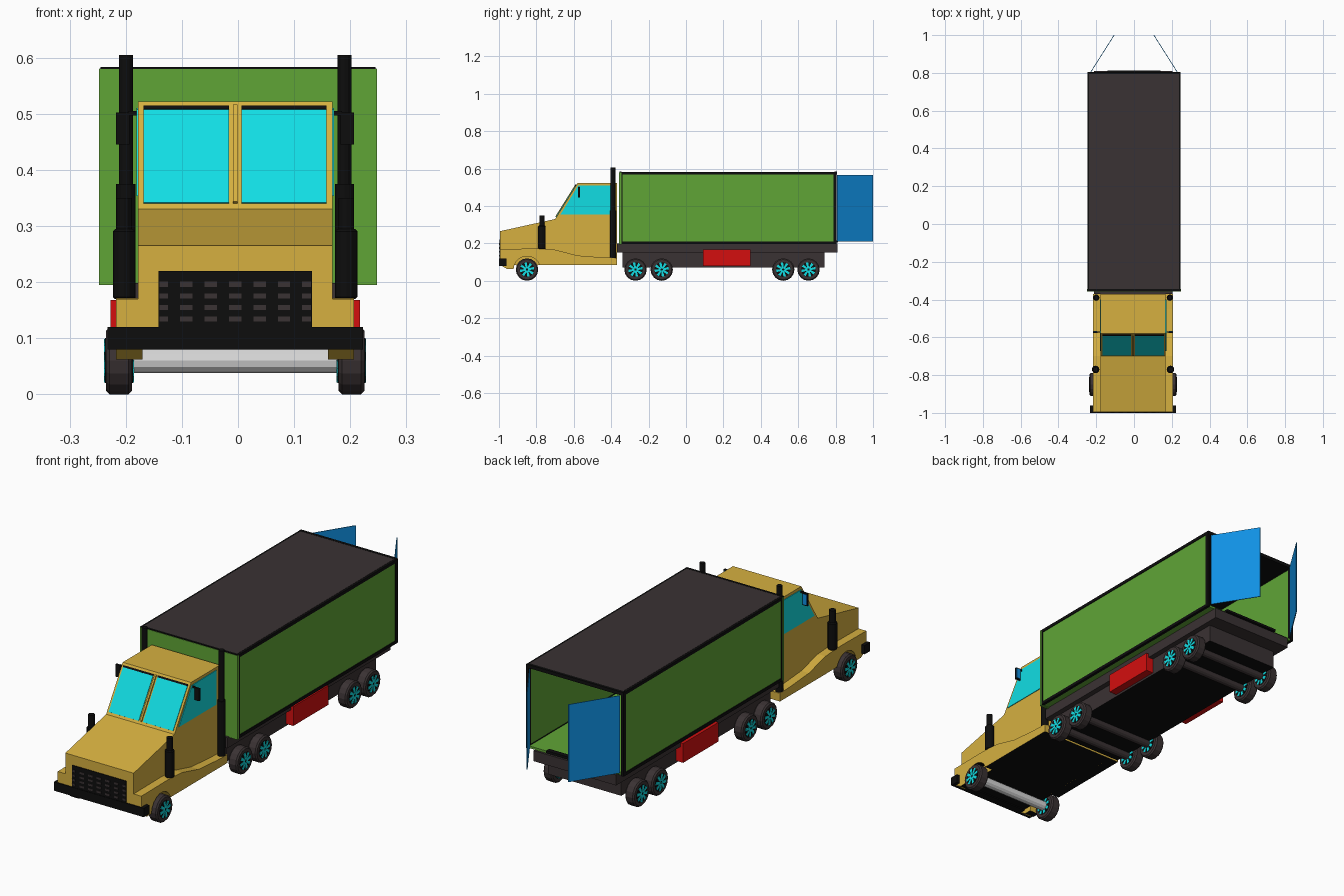
import bpy, bmesh, math
from mathutils import Vector, Matrix

if "Cube" in bpy.data.objects:
    bpy.data.objects.remove(bpy.data.objects["Cube"])


def material(name, rgb):
    m = bpy.data.materials.new(name)
    lin = [((c / 255 + 0.055) / 1.055) ** 2.4 if c > 10 else c / 255 / 12.92 for c in rgb]
    m.diffuse_color = (*lin, 1)
    m.use_nodes = True
    m.node_tree.nodes["Principled BSDF"].inputs["Base Color"].default_value = m.diffuse_color
    return m


YELLOW = material("cab yellow", (214, 176, 64))
GREEN = material("box green", (96, 165, 54))
BLUE = material("door blue", (16, 145, 228))
CYAN = material("glass cyan", (17, 222, 228))
RED = material("tank red", (212, 15, 15))
BROWN = material("chassis brown grey", (58, 50, 51))
BLACK = material("trim black", (13, 13, 13))
GREY = material("axle grey", (215, 215, 215))
CX = -0.005   # the cab and running gear sit slightly off centre


def finish(name, bm, mat, under=None):
    """Make an object; faces looking down can take a second colour."""
    bmesh.ops.recalc_face_normals(bm, faces=bm.faces)
    me = bpy.data.meshes.new(name)
    me.materials.append(mat)
    if under:
        me.materials.append(under)
        bm.normal_update()
        for f in bm.faces:
            if f.normal.z < -0.9:
                f.material_index = 1
    bm.to_mesh(me)
    bm.free()
    ob = bpy.data.objects.new(name, me)
    bpy.context.collection.objects.link(ob)
    return ob


def slab(name, pts, vec, mat, under=None):
    """Polygon of 3D points extruded along a vector."""
    bm = bmesh.new()
    face = bm.faces.new([bm.verts.new(p) for p in pts])
    res = bmesh.ops.extrude_face_region(bm, geom=[face], use_keep_orig=True)
    vs = [g for g in res["geom"] if isinstance(g, bmesh.types.BMVert)]
    bmesh.ops.translate(bm, verts=vs, vec=Vector(vec))
    return finish(name, bm, mat, under)


def profile(name, yz, x0, x1, mat, under=None):
    return slab(name, [(x0, y, z) for y, z in yz], (x1 - x0, 0, 0), mat, under)


def box(name, x0, x1, y0, y1, z0, z1, mat, under=None):
    return profile(name, [(y0, z0), (y1, z0), (y1, z1), (y0, z1)], x0, x1, mat, under)


def tube(name, c, r, depth, axis, mat, sides=12, bevel=0):
    bm = bmesh.new()
    rot = Matrix.Rotation(math.pi / 2, 4, 'Y') if axis == 'x' else Matrix()
    bmesh.ops.create_cone(bm, cap_ends=True, segments=sides, radius1=r, radius2=r,
                          depth=depth, matrix=Matrix.Translation(c) @ rot)
    if bevel:
        rim = [e for e in bm.edges if any(len(f.verts) > 4 for f in e.link_faces)]
        bmesh.ops.bevel(bm, geom=rim, offset=bevel, segments=1, affect='EDGES')
    ob = finish(name, bm, mat)
    for p in ob.data.polygons:      # smooth round the barrel, flat caps
        p.use_smooth = False
    return ob


# Cab shell
profile("cab_body", [(-0.995, 0.085), (-0.995, 0.265), (-0.70, 0.33), (-0.58, 0.522),
                     (-0.37, 0.522), (-0.37, 0.085)], CX - 0.173, CX + 0.173, YELLOW, BLACK)

# Windshield panes with a black visor strip, following the sloped front
def shield(z):
    return -0.70 + 0.12 * (z - 0.33) / 0.192


def pane(name, x0, x1, z0, z1, mat, t):
    pts = [(x0, shield(z0), z0), (x1, shield(z0), z0), (x1, shield(z1), z1), (x0, shield(z1), z1)]
    slab(name, pts, (0, -0.85 * t, 0.53 * t), mat)


for s, side in ((-1, "left"), (1, "right")):
    xa, xb = sorted((CX + s * 0.011, CX + s * 0.163))
    pane("windshield_" + side, xa, xb, 0.34, 0.506, CYAN, 0.003)
    pane("visor_strip_" + side, xa, xb, 0.506, 0.513, BLACK, 0.004)
pane("windshield_divider", CX - 0.004, CX + 0.004, 0.34, 0.513, YELLOW, 0.006)

# Grille with rows of slots, and the bumper
box("grille", CX - 0.137, CX + 0.137, -0.998, -0.99, 0.115, 0.22, BLACK)
for row in range(4):
    for col in range(7):
        x = CX + (col - 3) * 0.0435
        z = 0.134 + row * 0.0207
        x0, x1 = max(x - 0.011, CX - 0.135), min(x + 0.011, CX + 0.135)
        box("grille_slot", x0, x1, -1.0, -0.997, z - 0.0045, z + 0.0045, BROWN)
box("bumper", CX - 0.228, CX + 0.228, -1.0, -0.96, 0.08, 0.12, BLACK)


# Wheel: tyre, hub and cyan spokes
def wheel(name, s, y):
    x = CX + s * 0.207
    tube(name + "_tyre", (x, y, 0.06), 0.06, 0.046, 'x', BROWN, 16, 0.006)
    for face in (-1, 1):
        xf = x + face * 0.0235
        tube(name + "_rim", (xf, y, 0.06), 0.04, 0.003, 'x', BLACK, 12)
        xs = xf + face * 0.001
        for k in range(8):
            a = k * math.pi / 4 + 0.2
            d, n = Vector((0, math.cos(a), math.sin(a))), Vector((0, -math.sin(a), math.cos(a)))
            c = Vector((xs, y, 0.06))
            slab(name + "_spoke", [c + d * 0.006 - n * 0.004, c + d * 0.038 - n * 0.007,
                                   c + d * 0.038 + n * 0.007, c + d * 0.006 + n * 0.004],
                 (face * 0.002, 0, 0), CYAN)


# Parts repeated on both sides
arch = [(-0.85 + 0.072 * math.cos(math.radians(a)), 0.06 + 0.072 * math.sin(math.radians(a)))
        for a in range(20, 161, 20)]
fender = ([(-0.995, 0.17), (-0.995, 0.085), (-0.955, 0.062), (-0.922, 0.062)] + arch[::-1]
          + [(-0.37, 0.085), (-0.37, 0.122), (-0.45, 0.125), (-0.58, 0.135), (-0.70, 0.166), (-0.80, 0.172)])
TRAILER_AXLES = (-0.27, -0.13, 0.52, 0.655)
for s, side in ((-1, "left"), (1, "right")):
    X = lambda v: CX + s * v
    profile("fender_" + side, fender, X(0.165), X(0.212), YELLOW, BLACK)
    profile("side_window_" + side, [(-0.672, 0.353), (-0.577, 0.508), (-0.40, 0.51), (-0.40, 0.353)],
            X(0.172), X(0.176), CYAN)
    # exhaust stacks and front air intakes
    tube("exhaust_stack_" + side, (X(0.195), -0.39, 0.365), 0.0125, 0.48, 'z', BLACK)
    tube("exhaust_muffler_" + side, (X(0.195), -0.39, 0.247), 0.017, 0.255, 'z', BLACK)
    tube("air_intake_" + side, (X(0.198), -0.77, 0.232), 0.02, 0.125, 'z', BLACK, bevel=0.004)
    tube("intake_pipe_" + side, (X(0.198), -0.77, 0.32), 0.014, 0.06, 'z', BLACK)
    # mirrors
    xa, xb = X(0.188), X(0.212)
    box("mirror_" + side, xa, xb, -0.577, -0.568, 0.445, 0.502, BLACK)
    box("mirror_glass_" + side, X(0.19), X(0.21), -0.568, -0.566, 0.45, 0.497, BLUE)
    box("mirror_arm_" + side, X(0.17), X(0.19), -0.575, -0.57, 0.497, 0.505, BLACK)
    # wheels and red tanks
    for i, y in enumerate((-0.85,) + TRAILER_AXLES):
        wheel(f"wheel_{side}_{i}", s, y)
    box("side_tank_" + side, X(0.18), X(0.222), 0.09, 0.345, 0.08, 0.168, RED)
    # box side wall with its black frame
    W = lambda v: s * v
    box("box_wall_" + side, W(0.236), W(0.244), -0.345, 0.80, 0.20, 0.575, GREEN)
    for nm, y0, y1, z0, z1 in (("top", -0.355, 0.805, 0.567, 0.581), ("bottom", -0.355, 0.805, 0.197, 0.211),
                               ("front", -0.352, -0.34, 0.197, 0.58), ("rear", 0.788, 0.805, 0.197, 0.58)):
        box(f"frame_{nm}_{side}", W(0.234), W(0.247), y0, y1, z0, z1, BLACK)
    # open rear doors
    slab("rear_door_" + side, [(W(0.226), 0.806, 0.21), (W(0.103), 1.0, 0.21),
                               (W(0.103), 1.0, 0.565), (W(0.226), 0.806, 0.565)], (s * 0.004, 0, 0), BLUE)

# Axles
tube("front_axle", (CX, -0.85, 0.06), 0.022, 0.38, 'x', GREY)
for y in TRAILER_AXLES:
    tube("trailer_axle", (CX, y, 0.06), 0.018, 0.38, 'x', BROWN)

# Trailer chassis: upper deck and lower frame
box("chassis_deck", -0.213, 0.205, -0.37, 0.81, 0.15, 0.198, BROWN)
box("chassis_frame", CX - 0.185, CX + 0.185, -0.34, 0.74, 0.07, 0.15, BROWN, BLACK)

# Cargo box: floor, front wall, roof, black edge beams
box("box_floor", -0.236, 0.236, -0.345, 0.80, 0.198, 0.208, GREEN)
box("box_front", -0.2475, 0.2475, -0.357, -0.345, 0.195, 0.58, GREEN)
box("box_roof", -0.237, 0.237, -0.347, 0.797, 0.57, 0.582, BROWN, BLACK)
box("roof_edge_front", -0.245, 0.245, -0.355, -0.345, 0.574, 0.583, BLACK)
box("roof_edge_rear", -0.245, 0.245, 0.793, 0.806, 0.567, 0.583, BLACK)
box("rear_sill", -0.14, 0.14, 0.79, 0.812, 0.205, 0.216, BLACK)
